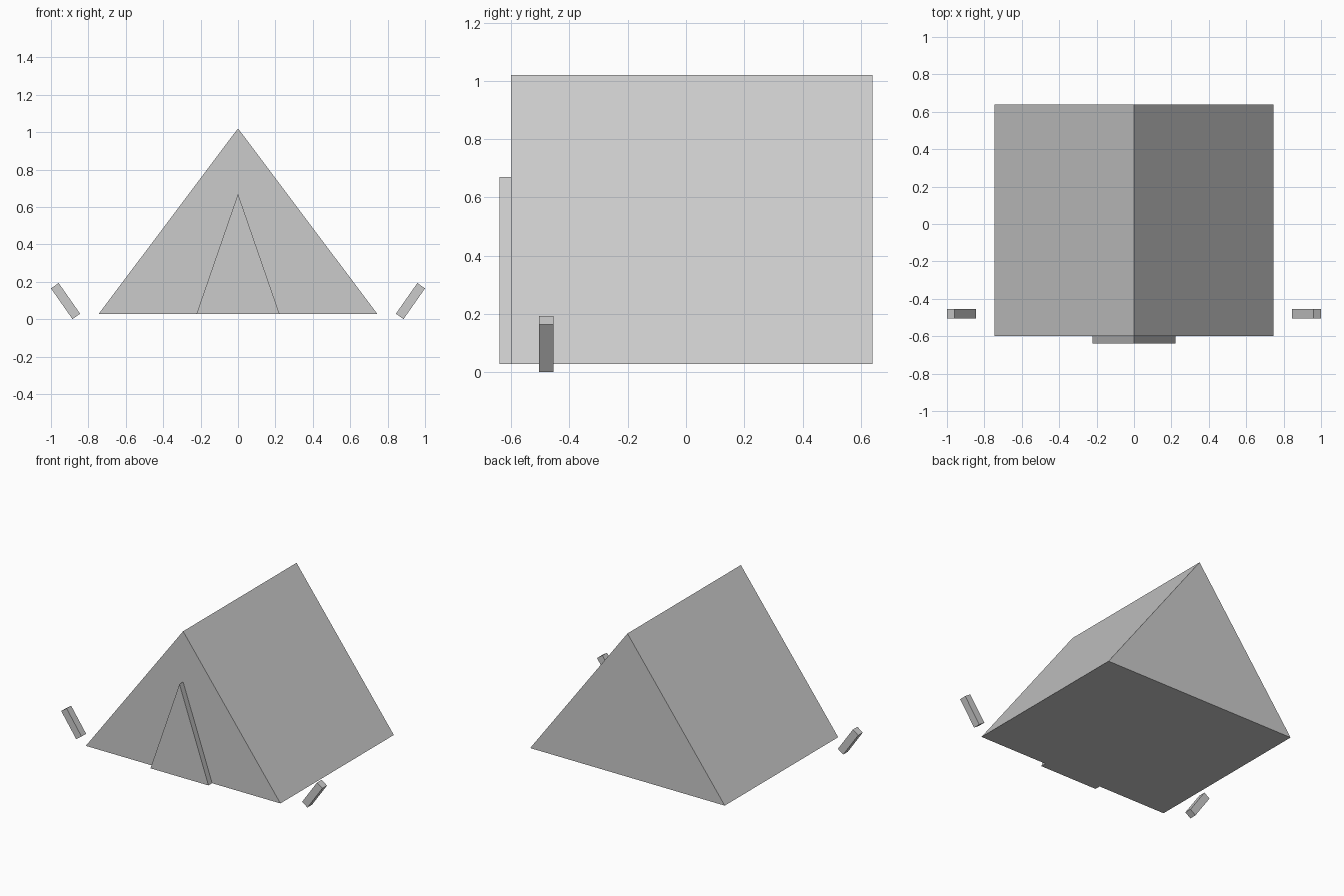
import bpy
import bmesh
from math import radians

cube = bpy.data.objects.get("Cube")
if cube:
    bpy.data.objects.remove(cube, do_unlink=True)

canvas = bpy.data.materials.new("light_grey")
canvas.use_nodes = True
GREY = (0.6, 0.6, 0.6, 1)
canvas.diffuse_color = GREY
canvas.node_tree.nodes["Principled BSDF"].inputs["Base Color"].default_value = GREY

BASE = 0.028


def add_object(name, bm):
    bmesh.ops.recalc_face_normals(bm, faces=bm.faces)
    mesh = bpy.data.meshes.new(name)
    bm.to_mesh(mesh)
    bm.free()
    mesh.materials.append(canvas)
    obj = bpy.data.objects.new(name, mesh)
    bpy.context.collection.objects.link(obj)
    return obj


def triangular_prism(name, half_width, top, y_front, y_back):
    bm = bmesh.new()
    outline = [(-half_width, BASE), (half_width, BASE), (0, top)]
    face = bm.faces.new([bm.verts.new((x, y_front, z)) for x, z in outline])
    extruded = bmesh.ops.extrude_face_region(bm, geom=[face], use_keep_orig=True)
    verts = [g for g in extruded["geom"] if isinstance(g, bmesh.types.BMVert)]
    bmesh.ops.translate(bm, verts=verts, vec=(0, y_back - y_front, 0))
    return add_object(name, bm)


# Tent body and raised door flap
triangular_prism("tent_body", 0.745, 1.02, -0.60, 0.64)
triangular_prism("door_flap", 0.222, 0.67, -0.64, -0.60)

# Pegs leaning outward on either side
for side, label in ((1, "left"), (-1, "right")):
    bm = bmesh.new()
    bmesh.ops.create_cube(bm, size=1)
    bmesh.ops.scale(bm, verts=bm.verts, vec=(0.05, 0.05, 0.2))
    peg = add_object(label + "_peg", bm)
    peg.rotation_euler.y = side * radians(35)
    peg.location = (side * 0.922, -0.48, 0.097)
